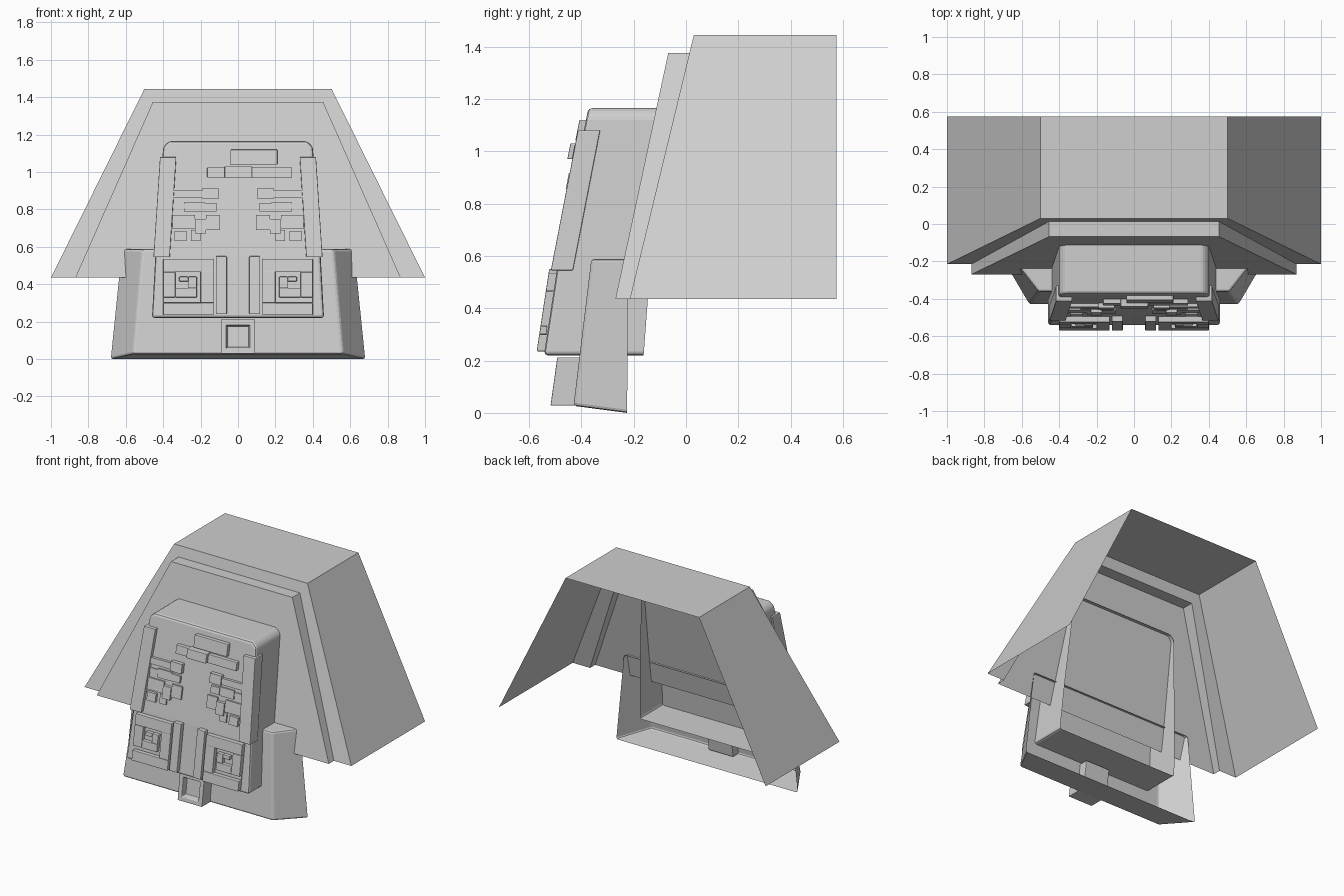
import bpy, bmesh

cube = bpy.data.objects.get("Cube")
if cube:
    bpy.data.objects.remove(cube, do_unlink=True)

grey = bpy.data.materials.new("light_grey")
grey.use_nodes = True
COLOUR = (0.62, 0.62, 0.62, 1)
grey.diffuse_color = COLOUR
grey.node_tree.nodes["Principled BSDF"].inputs["Base Color"].default_value = COLOUR


def make(name, bm, bevel=0):
    bmesh.ops.recalc_face_normals(bm, faces=bm.faces)
    mesh = bpy.data.meshes.new(name)
    bm.to_mesh(mesh)
    bm.free()
    obj = bpy.data.objects.new(name, mesh)
    bpy.context.collection.objects.link(obj)
    mesh.materials.append(grey)
    if bevel:
        mod = obj.modifiers.new("soft_edges", 'BEVEL')
        mod.width, mod.segments = bevel, 2
        mod.limit_method, mod.angle_limit = 'ANGLE', 0.6
    return obj


def loft(bm, rings, closed=True):
    """Join point rings in order with quads."""
    rows = [[bm.verts.new(p) for p in ring] for ring in rings]
    for a, b in zip(rows, rows[1:]):
        n = len(a)
        for i in range(n if closed else n - 1):
            j = (i + 1) % n
            bm.faces.new((a[i], a[j], b[j], b[i]))
    return rows


def arch(top_x, top_y, top_z, low_x, low_y, low_z):
    return [(-low_x, low_y, low_z), (-top_x, top_y, top_z),
            (top_x, top_y, top_z), (low_x, low_y, low_z)]


# Hood: sheet open at the back and below, with a stepped front plate
bm = bmesh.new()
rows = loft(bm, [arch(0.5, 0.575, 1.445, 1, 0.575, 0.435),
                 arch(0.5, 0.03, 1.445, 1, -0.215, 0.435),
                 arch(0.455, 0.013, 1.375, 0.87, -0.215, 0.435),
                 arch(0.455, -0.068, 1.375, 0.87, -0.27, 0.435)], closed=False)
bm.faces.new(rows[-1])
make("hood", bm)

# Base: open-backed tray with slanted cheeks
bm = bmesh.new()
low = [(-0.68, -0.225, 0), (-0.56, -0.43, 0.027), (0.56, -0.43, 0.027), (0.68, -0.225, 0)]
top = [(-0.62, -0.222, 0.588), (-0.51, -0.362, 0.588), (0.51, -0.362, 0.588), (0.62, -0.222, 0.588)]
rows = loft(bm, [low, top], closed=False)
for row in rows:
    bm.faces.new(row)
make("base", bm, 0.012)


def front_y(z):
    """Depth of the bent face panel at a height."""
    if z < 0.55:
        return -0.493 - (0.55 - z) * 0.152
    return -0.493 + (z - 0.55) * 0.194


# Face panel: open-backed box with a bent front
bm = bmesh.new()
half = [(0.46, 0.22), (0.442, 0.55), (0.4, 1.135), (0.37, 1.165)]
outline = half + [(-x, z) for x, z in reversed(half)]
back = [(x, -0.162 + (z - 0.22) * 0.075, z) for x, z in outline]
front = [(x, front_y(z), z) for x, z in outline]
v = loft(bm, [back, front])[1]
bm.faces.new((v[0], v[1], v[6], v[7]))
bm.faces.new(v[1:7])
make("face_panel", bm, 0.015)


def block(bm, x0, x1, z0, z1, rise, sink=0.02, lean=0):
    """Box lying on the face panel; lean shifts its top sideways."""
    ring = [(x0, z0), (x1, z0), (x1 + lean, z1), (x0 + lean, z1)]
    rows = loft(bm, [[(x, front_y(z) + d, z) for x, z in ring] for d in (sink, -rise)])
    for row in rows:
        bm.faces.new(row)


def part(name, blocks, side=1, bevel=0.004):
    bm = bmesh.new()
    for b in blocks:
        block(bm, *b)
    for vert in bm.verts:
        vert.co.x *= side
    make(name, bm, bevel)


# Mirrored details
spiral = [(0.13, 0.4, 0.235, 0.3, 0.03), (0.13, 0.2, 0.3, 0.47, 0.03),
          (0.13, 0.4, 0.465, 0.535, 0.03), (0.335, 0.4, 0.33, 0.465, 0.03),
          (0.22, 0.335, 0.33, 0.38, 0.03), (0.22, 0.265, 0.38, 0.44, 0.03),
          (0.265, 0.315, 0.415, 0.44, 0.03), (0.2, 0.4, 0.3, 0.47, 0.006)]
greebles = [(0.105, 0.19, 0.855, 0.915, 0.026), (0.19, 0.355, 0.86, 0.9, 0.018),
            (0.115, 0.18, 0.79, 0.835, 0.016), (0.18, 0.285, 0.785, 0.84, 0.01),
            (0.285, 0.35, 0.805, 0.83, 0.006), (0.095, 0.17, 0.69, 0.77, 0.012),
            (0.17, 0.23, 0.67, 0.75, 0.02), (0.23, 0.35, 0.695, 0.77, 0.01),
            (0.2, 0.25, 0.63, 0.69, 0.01), (0.275, 0.34, 0.63, 0.685, 0.018)]
for label, side in (("left", 1), ("right", -1)):
    part(label + "_rail", [(0.365, 0.452, 0.545, 1.08, 0.023, 0.062, -0.035)], side)
    part(label + "_spiral_plate", spiral, side)
    part(label + "_centre_bar", [(0.06, 0.118, 0.24, 0.55, 0.03)], side)
    part(label + "_small_plates", greebles, side, 0)

# Upper plates
part("upper_plate", [(-0.04, 0.21, 1.04, 1.12, 0.025)])
part("brow_plates", [(-0.165, -0.072, 0.97, 1.025, 0.025),
                     (-0.072, 0.075, 0.97, 1.03, 0.042),
                     (0.075, 0.29, 0.97, 1.025, 0.025)])

# Buckle: tapered block with a square recess
bm = bmesh.new()


def square(half_size, depth):
    mid = 0.12
    return [(sx * half_size, depth - 0.14 * (mid - (mid + sz * half_size)) * -1, mid + sz * half_size)
            for sx, sz in ((-1, -1), (1, -1), (1, 1), (-1, 1))]


def tilted(half_size, depth):
    return [(x, depth + 0.14 * (z - 0.12), z) for x, y, z in square(half_size, depth)]


rows = loft(bm, [tilted(0.092, -0.36), tilted(0.092, -0.505),
                 tilted(0.062, -0.505), tilted(0.056, -0.47)])
bm.faces.new(rows[0])
bm.faces.new(rows[-1])
make("buckle", bm, 0.004)
